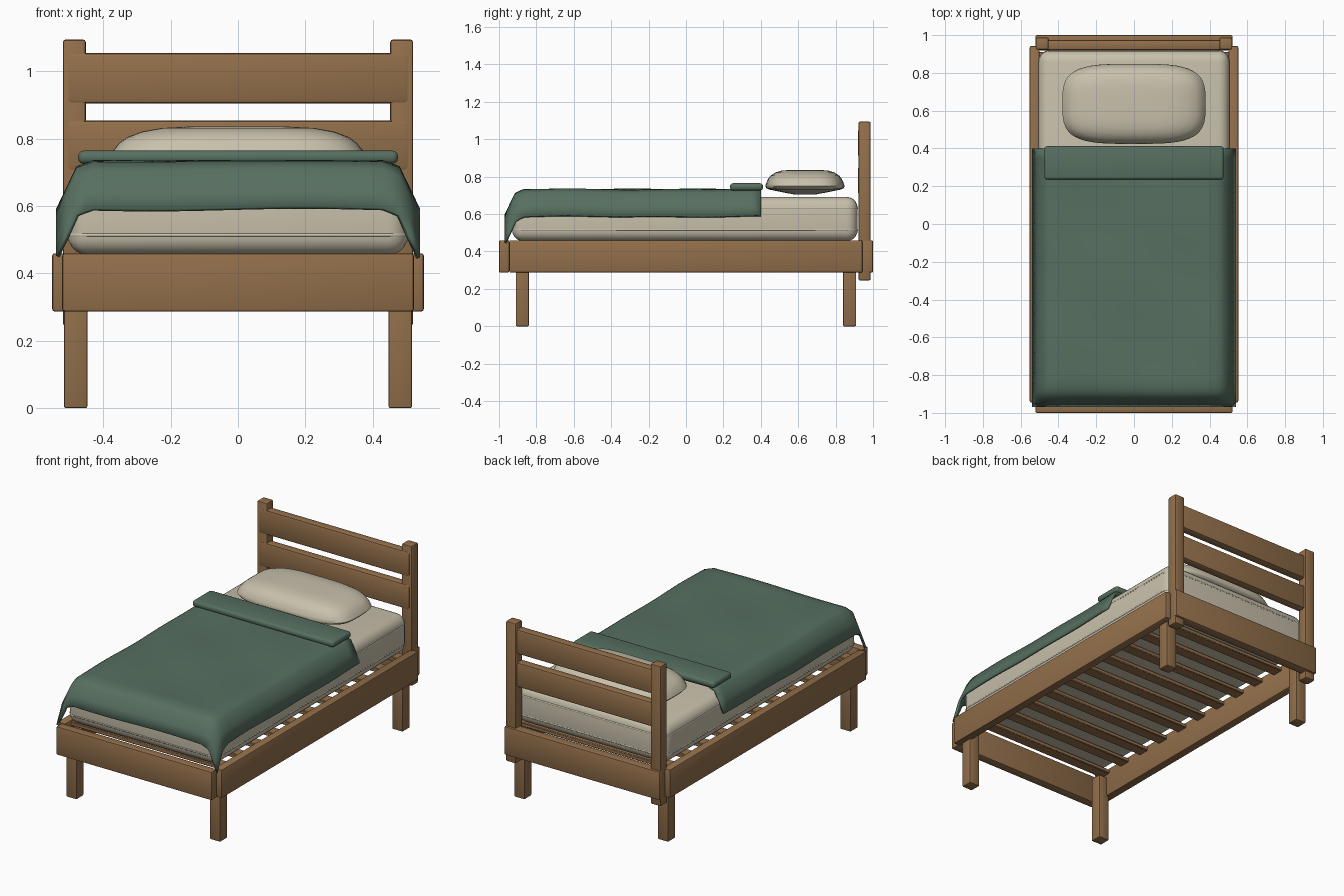
import bpy, bmesh, math

if "Cube" in bpy.data.objects:
    bpy.data.objects.remove(bpy.data.objects["Cube"])

def material(name, rgb):
    m = bpy.data.materials.new(name)
    m.diffuse_color = (*rgb, 1)
    m.use_nodes = True
    m.node_tree.nodes["Principled BSDF"].inputs["Base Color"].default_value = m.diffuse_color
    return m

WOOD = material("warm wood", (0.29, 0.16, 0.07))
LINEN = material("cream linen", (0.58, 0.53, 0.41))
GREEN = material("green wool", (0.095, 0.16, 0.118))

def finish(name, bm, mat, angle=40):
    bmesh.ops.recalc_face_normals(bm, faces=bm.faces)
    me = bpy.data.meshes.new(name)
    bm.to_mesh(me)
    bm.free()
    me.materials.append(mat)
    ob = bpy.data.objects.new(name, me)
    bpy.context.collection.objects.link(ob)
    bpy.context.view_layer.objects.active = ob
    ob.select_set(True)
    bpy.ops.object.shade_smooth_by_angle(angle=math.radians(angle))
    ob.select_set(False)
    return ob

def box(name, xs, ys, zs, mat=WOOD, bevel=0.008, segs=2):
    """Bevelled box given its extents on each axis."""
    bm = bmesh.new()
    bmesh.ops.create_cube(bm, size=1)
    for v in bm.verts:
        for i, (a, b) in enumerate((xs, ys, zs)):
            v.co[i] = a if v.co[i] < 0 else b
    bmesh.ops.bevel(bm, geom=bm.edges[:], offset=bevel, segments=segs,
                    profile=0.5, affect='EDGES')
    return finish(name, bm, mat)

# Frame rails
box("foot_rail", (-0.522, 0.522), (-1.0, -0.945), (0.287, 0.46))
box("head_rail", (-0.522, 0.522), (0.94, 1.0), (0.287, 0.46))
for side, s in (("left", -1), ("right", 1)):
    box(side + "_side_rail", sorted((s * 0.50, s * 0.552)), (-0.945, 0.943), (0.287, 0.46))
    # Legs and headboard posts
    lx = sorted((s * 0.447, s * 0.517))
    box(side + "_front_leg", lx, (-0.91, -0.84), (0, 0.41), bevel=0.006)
    box(side + "_back_leg", lx, (0.84, 0.91), (0, 0.41), bevel=0.006)
    box(side + "_headboard_post", sorted((s * 0.452, s * 0.52)), (0.923, 0.987), (0.245, 1.095))

# Headboard boards
for i, z in enumerate((0.705, 0.905)):
    box(f"headboard_board_{i + 1}", (-0.507, 0.507), (0.919, 0.974), (z, z + 0.15), bevel=0.012)

# Slats under the mattress
for i in range(11):
    y = -0.85 + 0.17 * i
    box(f"slat_{i + 1}", (-0.51, 0.51), (y - 0.035, y + 0.035), (0.425, 0.45), bevel=0.004, segs=1)

# Mattress with two piping lines
box("mattress", (-0.506, 0.506), (-0.93, 0.918), (0.455, 0.692), LINEN, bevel=0.06, segs=5)
for i, z in enumerate((0.514, 0.632)):
    bm = bmesh.new()
    loop = []
    for k in range(4):
        cx, cy = ((0.446, 0.858), (-0.446, 0.858), (-0.446, -0.87), (0.446, -0.87))[k]
        for j in range(6):
            a = math.radians(90 * k + 18 * j)
            loop.append((cx, cy, math.cos(a), math.sin(a)))
    rings = []
    for cx, cy, c, s in loop:
        rings.append([bm.verts.new((cx + c * (0.058 + 0.005 * math.cos(t)),
                                    cy + s * (0.058 + 0.005 * math.cos(t)),
                                    z + 0.005 * math.sin(t)))
                      for t in (math.tau * q / 6 for q in range(6))])
    n = len(rings)
    for a in range(n):
        for b in range(6):
            bm.faces.new((rings[a][b], rings[(a + 1) % n][b],
                          rings[(a + 1) % n][(b + 1) % 6], rings[a][(b + 1) % 6]))
    finish(f"mattress_piping_{i + 1}", bm, LINEN, 60)

# Pillow: stacked rounded-rectangle rings, (scale, height)
bm = bmesh.new()
profile = [(0.3, 0.706), (0.6, 0.718), (0.88, 0.73), (0.97, 0.737), (1.0, 0.75), (0.975, 0.767),
           (0.93, 0.788), (0.87, 0.805), (0.75, 0.822), (0.6, 0.832), (0.4, 0.836), (0.2, 0.837)]
N = 48
rings = []
for r, z in profile:
    ring = []
    for k in range(N):
        a = math.tau * k / N
        c, s = math.cos(a), math.sin(a)
        x = 0.379 * math.copysign(abs(c) ** 0.56, c)
        y = 0.212 * math.copysign(abs(s) ** 0.56, s)
        ring.append(bm.verts.new((r * x, 0.636 + r * y, z)))
    rings.append(ring)
for lo, hi in zip(rings, rings[1:]):
    for k in range(N):
        bm.faces.new((lo[k], lo[(k + 1) % N], hi[(k + 1) % N], hi[k]))
bm.faces.new(rings[0])
bm.faces.new(rings[-1])
finish("pillow", bm, LINEN, 60)

# Blanket: grid that drops at the sides and the foot, with faint ripples
def drop(d):
    """Drop for distance d past the start of the overhang."""
    if d <= 0:
        return 0
    return 0.018 * d / 0.05 if d < 0.05 else 0.018 + 0.125 * (d - 0.05) / 0.06

inner = [-0.43 + 0.86 * i / 16 for i in range(17)]
xs = [-0.54, -0.51, -0.48, -0.455] + inner + [0.455, 0.48, 0.51, 0.54]
ys = [-0.97, -0.945, -0.915, -0.89] + [-0.862 + 1.262 * i / 24 for i in range(25)]
bm = bmesh.new()
grid = []
for y in ys:
    row = []
    for x in xs:
        ripple = 0.004 * math.sin(7 * x + 3 * y) * math.sin(9 * y + 1)
        z = 0.733 + ripple - drop(abs(x) - 0.43) - drop(-0.862 - y)
        row.append(bm.verts.new((x, y, z)))
    grid.append(row)
for j in range(len(ys) - 1):
    for i in range(len(xs) - 1):
        bm.faces.new((grid[j][i], grid[j][i + 1], grid[j + 1][i + 1], grid[j + 1][i]))
blanket = finish("blanket", bm, GREEN, 50)
solid = blanket.modifiers.new("thickness", 'SOLIDIFY')
solid.thickness = 0.014
solid.offset = -1

# Turned-back blanket fold
box("blanket_fold", (-0.475, 0.475), (0.235, 0.412), (0.726, 0.765), GREEN, bevel=0.016, segs=3)
